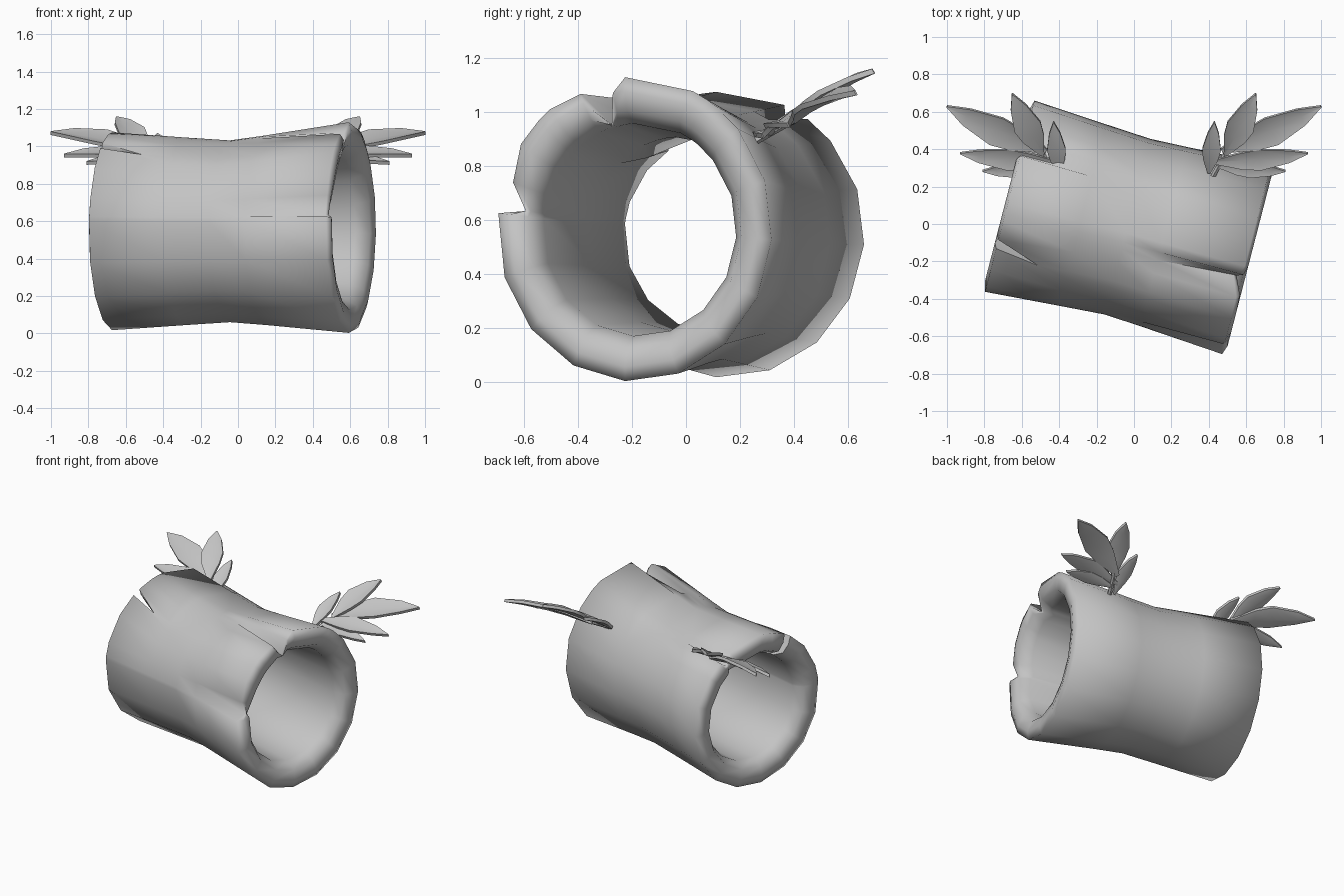
import bpy, bmesh, math
from mathutils import Vector, Matrix

cube = bpy.data.objects.get("Cube")
if cube:
    bpy.data.objects.remove(cube, do_unlink=True)

grey = bpy.data.materials.new("plain grey")
grey.use_nodes = True
colour = (0.55, 0.55, 0.55, 1)
grey.diffuse_color = colour
grey.node_tree.nodes["Principled BSDF"].inputs["Base Color"].default_value = colour


def finish(name, bm, angle):
    """Turn a bmesh into a smooth shaded grey object."""
    bmesh.ops.recalc_face_normals(bm, faces=bm.faces)
    mesh = bpy.data.meshes.new(name)
    bm.to_mesh(mesh)
    bm.free()
    mesh.materials.append(grey)
    obj = bpy.data.objects.new(name, mesh)
    bpy.context.collection.objects.link(obj)
    bpy.ops.object.select_all(action='DESELECT')
    obj.select_set(True)
    bpy.context.view_layer.objects.active = obj
    bpy.ops.object.shade_smooth_by_angle(angle=math.radians(angle))
    return obj


# Hollow log: a closed wall profile (position along the log, radius)
LEFT, RIGHT = -0.65, 0.66
SIDES = 16
wall = [(LEFT, 0.53), (-0.25, 0.503), (0, 0.487), (0.2, 0.497), (RIGHT, 0.525),
        (RIGHT + 0.018, 0.475), (RIGHT + 0.002, 0.41), (RIGHT - 0.07, 0.37),
        (0, 0.362), (LEFT + 0.07, 0.37), (LEFT - 0.002, 0.41), (LEFT - 0.015, 0.475)]

# Extra stations around the log: angle, end, sunken depth of the rim
dents = [(54, 0, 0), (58, -1, 0.08), (65, 0, 0),
         (94, 0, 0), (100, 1, 0.045), (105, 1, 0.16), (114, 1, 0.015),
         (134, 0, 0), (146, 0, 0),
         (161, 1, 0.03), (171.5, 1, 0.1), (174, 0, 0)]
NOTCH_ANGLE, NOTCH_LENGTH = 128, 0.24
notch_sides = {114: 117, 134: 123, 146: 140}


def build_log():
    stations = [(i * 360 / SIDES - 4, 0, 0) for i in range(SIDES)]
    stations = [s for s in stations if all(abs(s[0] - d[0]) > 8 for d in dents)]
    stations = sorted(stations + dents + [(NOTCH_ANGLE, 0, 0)])
    bm = bmesh.new()
    columns = []
    for angle, end, dent in stations:
        column = []
        for s, r in wall:
            turn = angle
            right = max(0, s / RIGHT)
            at_end = abs(s) > 0.5
            if at_end and s < 0:
                turn = notch_sides.get(angle, angle)
            if at_end and s * end > 0:
                # Sunken split in the rim
                r = min(r, max(0.525 - dent, 0.37))
                s -= end * dent * 0.3
            elif at_end and s < 0 and angle == NOTCH_ANGLE:
                # Open notch cut back through the wall
                s += NOTCH_LENGTH
                r -= 0.01
            t = math.radians(turn)
            z = r * math.sin(t) * (1 + 0.075 * right) + 0.02 * right
            column.append(bm.verts.new((s, r * math.cos(t) - 0.01 * right, z)))
        columns.append(column)
    for i, column in enumerate(columns):
        after = columns[(i + 1) % len(columns)]
        for j in range(len(wall)):
            k = (j + 1) % len(wall)
            bm.faces.new((column[j], column[k], after[k], after[j]))
    log = finish("hollow_log", bm, 85)
    log.location = (-0.035, -0.015, 0.546)
    log.rotation_euler = (0, 0, math.radians(-14.5))


build_log()


# Leaves: pointed, creased and gently arched blades on a plane rising to the back
def build_leaf(name, base, tip, width, side):
    base, tip = Vector(base), Vector(tip)
    along = tip - base
    across = along.cross(Vector((0, -0.45, 1))).normalized()
    up = across.cross(along).normalized()
    bm = bmesh.new()
    layers = []
    for lift in (0, -0.02):
        rows = []
        for t, w in ((0, 0.15), (0.3, 0.8), (0.5, 1), (0.8, 0.6), (1, 0.04)):
            centre = base + along * t + up * (0.12 * t * (1 - t) * along.length + lift)
            half = across * width * w / 2
            crease = up * width * w * 0.12
            rows.append([bm.verts.new(p) for p in (centre - half + crease, centre, centre + half + crease)])
        layers.append(rows)
        for a, b in zip(rows, rows[1:]):
            for i in range(2):
                bm.faces.new((a[i], a[i + 1], b[i + 1], b[i]))
    # Blade edges and the two ends
    top, low = layers
    for i in range(len(top) - 1):
        for e in (0, 2):
            bm.faces.new((top[i][e], top[i + 1][e], low[i + 1][e], low[i][e]))
    for row in (0, -1):
        for i in range(2):
            bm.faces.new((top[row][i], top[row][i + 1], low[row][i + 1], low[row][i]))
    bmesh.ops.transform(bm, matrix=Matrix.Diagonal((side, 1, 1, 1)), verts=bm.verts)
    finish(name, bm, 40)


leaves = [
    ("upright_leaf", (0.40, 0.27, 0.91), (0.43, 0.54, 1.07), 0.10),
    ("back_leaf", (0.49, 0.37, 0.97), (0.65, 0.69, 1.16), 0.15),
    ("long_leaf", (0.47, 0.39, 0.97), (1.0, 0.625, 1.08), 0.17),
    ("side_leaf", (0.42, 0.33, 0.95), (0.93, 0.375, 0.96), 0.12),
    ("low_leaf", (0.44, 0.31, 0.93), (0.81, 0.28, 0.92), 0.09),
]
for side, label in ((1, "left"), (-1, "right")):
    for name, base, tip, width in leaves:
        build_leaf(f"{label}_{name}", base, tip, width, side)

    # Short stem joining the leaves to the log
    bm = bmesh.new()
    start, stop = Vector((side * 0.42, 0.25, 0.89)), Vector((side * 0.50, 0.40, 0.97))
    turn = (stop - start).to_track_quat('Z', 'Y').to_matrix().to_4x4()
    bmesh.ops.create_cone(bm, cap_ends=True, segments=6, radius1=0.016, radius2=0.012,
                          depth=(stop - start).length,
                          matrix=Matrix.Translation((start + stop) / 2) @ turn)
    finish(f"{label}_stem", bm, 40)
